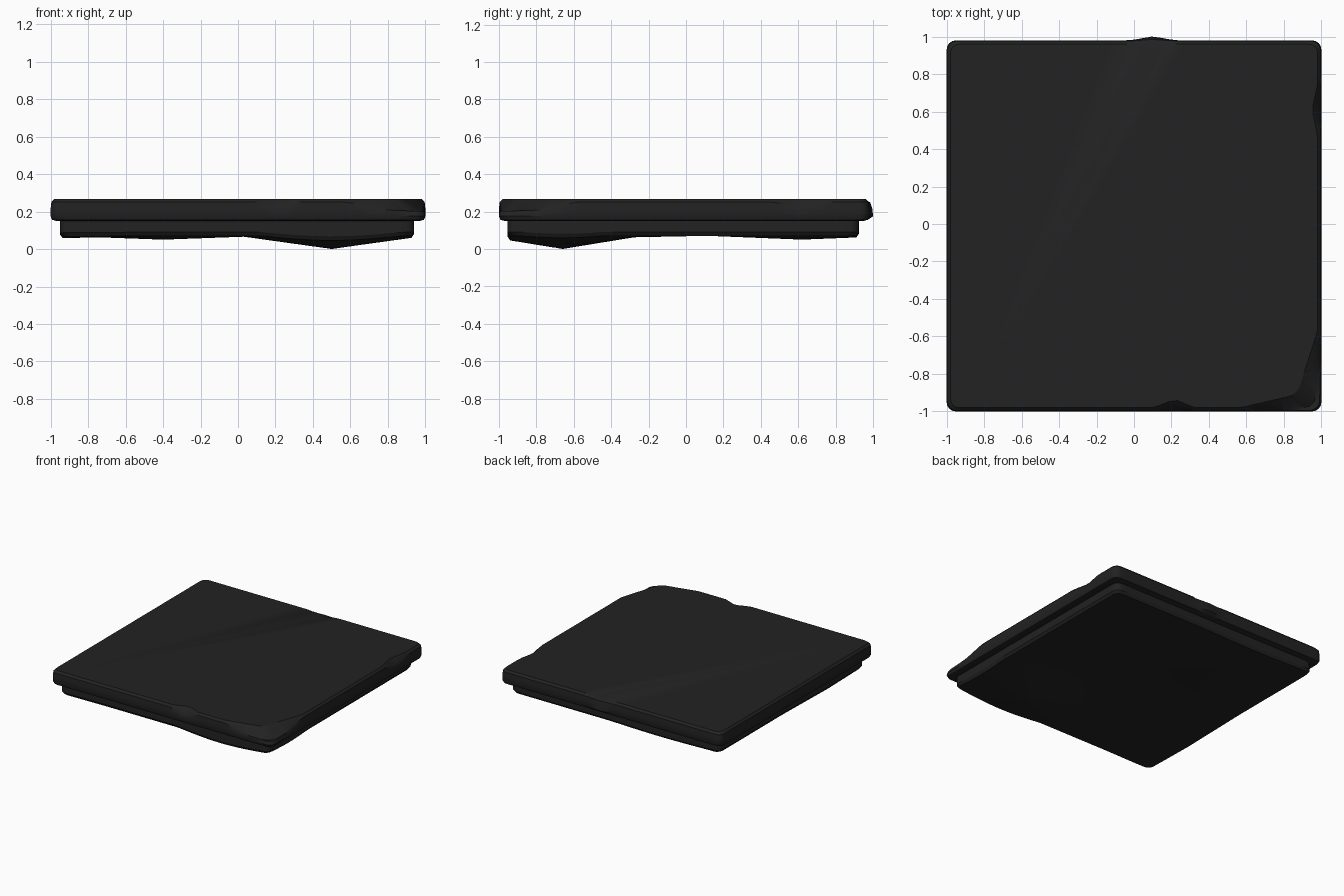
import bpy, bmesh, math
from mathutils import Vector

cube = bpy.data.objects.get("Cube")
if cube:
    bpy.data.objects.remove(cube)

stone = bpy.data.materials.new("dark stone")
stone.use_nodes = True
colour = (0.016, 0.016, 0.016, 1)
stone.diffuse_color = colour
bsdf = stone.node_tree.nodes["Principled BSDF"]
bsdf.inputs["Base Color"].default_value = colour
bsdf.inputs["Roughness"].default_value = 0.9


def outline(x0, x1, y0, y1, r, steps=40):
    """Rounded rectangle, counter-clockwise, with finely divided sides."""
    corners = [(x1 - r, y0 + r, -90), (x1 - r, y1 - r, 0),
               (x0 + r, y1 - r, 90), (x0 + r, y0 + r, 180)]
    arcs = []
    for cx, cy, start in corners:
        angles = [math.radians(start + 22.5 * i) for i in range(5)]
        arcs.append([Vector((cx + r * math.cos(a), cy + r * math.sin(a), 0)) for a in angles])
    points = []
    for i, arc in enumerate(arcs):
        points += arc
        end = arcs[(i + 1) % 4][0]
        points += [arc[-1].lerp(end, s / steps) for s in range(1, steps)]
    return points


def tent(p, x, y, rx, ry):
    """Falls straight from one at the centre to zero at the radius."""
    return max(0, 1 - math.hypot((p.x - x) / rx, (p.y - y) / ry))


def add_ring(bm, points):
    return [bm.verts.new(p) for p in points]


def bridge(bm, a, b):
    n = len(a)
    for i in range(n):
        j = (i + 1) % n
        bm.faces.new((a[i], a[j], b[j], b[i]))


def finish(bm, name):
    bmesh.ops.recalc_face_normals(bm, faces=bm.faces)
    mesh = bpy.data.meshes.new(name)
    bm.to_mesh(mesh)
    bm.free()
    mesh.materials.append(stone)
    obj = bpy.data.objects.new(name, mesh)
    bpy.context.collection.objects.link(obj)
    bpy.ops.object.select_all(action='DESELECT')
    obj.select_set(True)
    bpy.context.view_layer.objects.active = obj
    bpy.ops.object.shade_smooth_by_angle(angle=math.radians(32))


# Upper slab: stacked rings of (inset, height, chip strength, drop strength)
bm = bmesh.new()
base = outline(-1, 1, -1, 0.98, 0.05)
profile = [(0.03, 0.15, 0, 0), (0.008, 0.156, 0, 0), (0, 0.175, 0, 0),
           (0, 0.215, 0.1, 0.2), (0.004, 0.25, 0.3, 0.8), (0.02, 0.267, 1, 0)]
rings = []
for inset, height, chip, drop in profile:
    points = []
    for p in base:
        q = Vector((p.x * (1 - inset), p.y * (1 - inset), height))
        # Broken corner
        corner = tent(p, 1, -1, 0.42, 0.42)
        q.x -= 0.11 * chip * corner
        q.y += 0.07 * chip * corner
        q.z -= 0.07 * drop * corner
        # Small nicks on the front and right edges
        front_nick = tent(p, 0.22, -1, 0.11, 0.11)
        right_nick = tent(p, 1, 0.62, 0.14, 0.14)
        q.y += 0.045 * chip * front_nick
        q.x -= 0.03 * chip * right_nick
        q.z -= 0.03 * drop * (front_nick + right_nick)
        # Jutting flake on the back edge
        flake = tent(p, 0.1, 0.98, 0.12, 0.12)
        if 0.17 < height < 0.26:
            q.y += 0.021 * flake
        q.y -= 0.04 * chip * flake
        points.append(q)
    rings.append(add_ring(bm, points))
for a, b in zip(rings, rings[1:]):
    bridge(bm, a, b)
bm.faces.new(rings[0])
bm.faces.new(rings[-1])
finish(bm, "upper_slab")


# Rough lower layer with a lumpy underside
def underside(p):
    return (0.07 - 0.07 * tent(p, 0.5, -0.66, 0.5, 0.43)
            - 0.02 * tent(p, -0.4, 0.62, 0.55, 0.5)
            - 0.012 * tent(p, -0.95, -0.5, 0.6, 0.6))


bm = bmesh.new()
base = outline(-0.95, 0.94, -0.955, 0.925, 0.05)
rings = [add_ring(bm, [Vector((p.x, p.y, 0.16)) for p in base])]
rings.append(add_ring(bm, [Vector((p.x, p.y, underside(p) + 0.02)) for p in base]))
for i in range(16):
    k = 0.985 * (1 - i / 16)
    points = [p * k for p in base]
    rings.append(add_ring(bm, [Vector((p.x, p.y, underside(p))) for p in points]))
for a, b in zip(rings, rings[1:]):
    bridge(bm, a, b)
bm.faces.new(rings[0])
bm.faces.new(rings[-1])
# Lowest point of the underside rests on the ground
tip = Vector((0.5, -0.66, 0))
min(bm.verts, key=lambda v: (v.co - tip).length).co = tip
finish(bm, "lower_layer")
